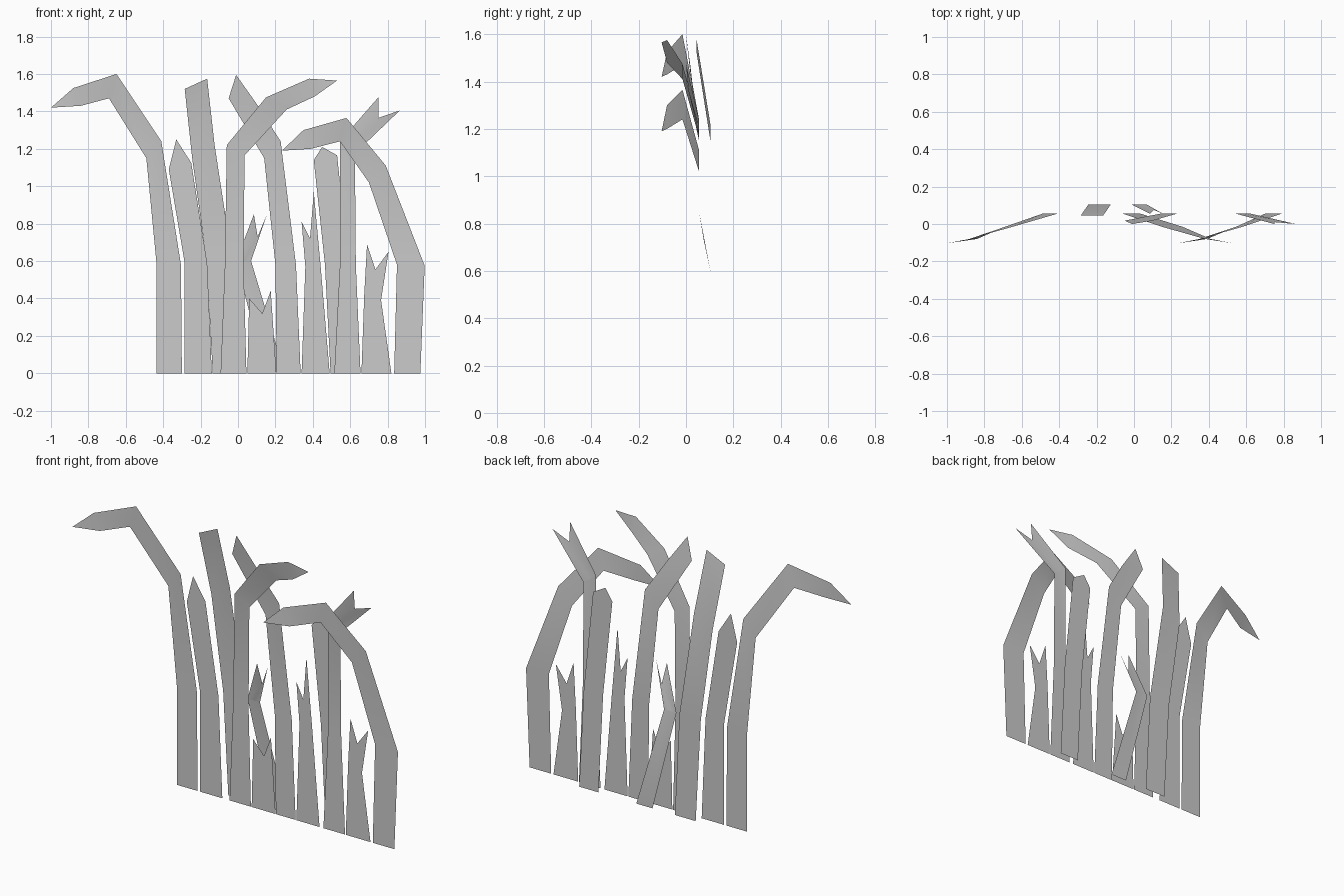
import bpy


def blade(name, rows, point=None, notch=None):
    """Flat ribbon through rows (left x, left z, right x, right z, y).
    point closes it with a tip; notch cuts a torn V into the last row."""
    verts, faces = [], []
    for xl, zl, xr, zr, y in rows:
        verts += [(xl, y, zl), (xr, y, zr)]
    n = len(rows)
    for i in range(n - 1):
        a = 2 * i
        if notch and i == n - 2:
            mid = tuple((p + q) / 2 for p, q in zip(verts[a], verts[a + 1]))
            m = len(verts)
            verts += [mid, notch]
            faces += [(a, m, m + 1, a + 2), (m, a + 1, a + 3, m + 1)]
        else:
            faces.append((a, a + 1, a + 3, a + 2))
    if point:
        verts.append(point)
        faces.append((2 * n - 2, 2 * n - 1, len(verts) - 1))
    mesh = bpy.data.meshes.new(name)
    mesh.from_pydata(verts, [], faces)
    for poly in mesh.polygons:
        poly.use_smooth = True
    obj = bpy.data.objects.new(name, mesh)
    bpy.context.collection.objects.link(obj)
    return obj


F, B = 0.055, 0.103  # front and back planting rows

# Drooping blades, bending towards the front
blade("droop_blade_left",
      [(-.435, 0, -.30, 0, F), (-.435, .58, -.305, .58, F), (-.49, 1.15, -.41, 1.24, F),
       (-.69, 1.47, -.65, 1.60, -.015), (-.84, 1.43, -.88, 1.525, -.08)],
      point=(-1, -.103, 1.42))
blade("droop_blade_middle",
      [(-.093, 0, .045, 0, F), (-.07, .58, .03, .58, F), (-.06, 1.22, .035, 1.165, F),
       (.15, 1.475, .26, 1.41, -.015), (.38, 1.575, .41, 1.48, -.08)],
      point=(.53, -.103, 1.565))
blade("droop_blade_right",
      [(.835, 0, .975, 0, F), (.85, .58, .998, .575, F), (.70, 1.02, .79, 1.11, F),
       (.545, 1.24, .58, 1.365, -.015), (.39, 1.2, .35, 1.3, -.08)],
      point=(.235, -.103, 1.19))

# Upright pointed blades
blade("short_pointed_blade",
      [(-.285, 0, -.14, 0, F), (-.285, .59, -.165, .59, F), (-.37, 1.09, -.25, 1.125, F)],
      point=(-.33, F, 1.25))
blade("leaning_pointed_blade",
      [(.207, 0, .335, 0, F), (.20, .58, .31, .58, F), (.14, 1.15, .228, 1.24, F),
       (-.05, 1.47, .10, 1.44, .018)],
      point=(-.01, 0, 1.595))
blade("back_pointed_blade",
      [(.495, 0, .62, 0, B), (.465, .58, .59, .58, B), (.405, 1.14, .53, 1.165, B)],
      point=(.45, B, 1.21))

# Blunt tall blade at the back
blade("blunt_blade",
      [(-.135, 0, 0, 0, B), (-.168, .6, -.03, .6, B), (-.245, 1.15, -.125, 1.22, B),
       (-.285, 1.52, -.165, 1.575, .045)])

# Torn blades with forked ends
blade("torn_stub", [(.05, 0, .205, 0, F), (.06, .4, .175, .44, F)],
      notch=(.13, F, .32))
blade("torn_back_blade",
      [(.145, 0, .25, 0, B), (-.01, .6, .07, .6, B), (.085, .85, .155, .85, .055)],
      notch=(.105, .075, .73))
blade("torn_middle_blade",
      [(.34, 0, .49, 0, F), (.36, .57, .442, .57, F), (.34, .81, .405, .97, F)],
      notch=(.385, F, .72))
blade("torn_tall_blade",
      [(.515, 0, .655, 0, F), (.545, .58, .63, .58, F), (.545, 1.24, .625, 1.175, F),
       (.75, 1.475, .865, 1.405, 0)],
      notch=(.75, .01, 1.365))
blade("torn_right_blade",
      [(.66, 0, .82, 0, F), (.675, .42, .765, .39, F), (.69, .69, .805, .65, F)],
      notch=(.735, F, .555))
